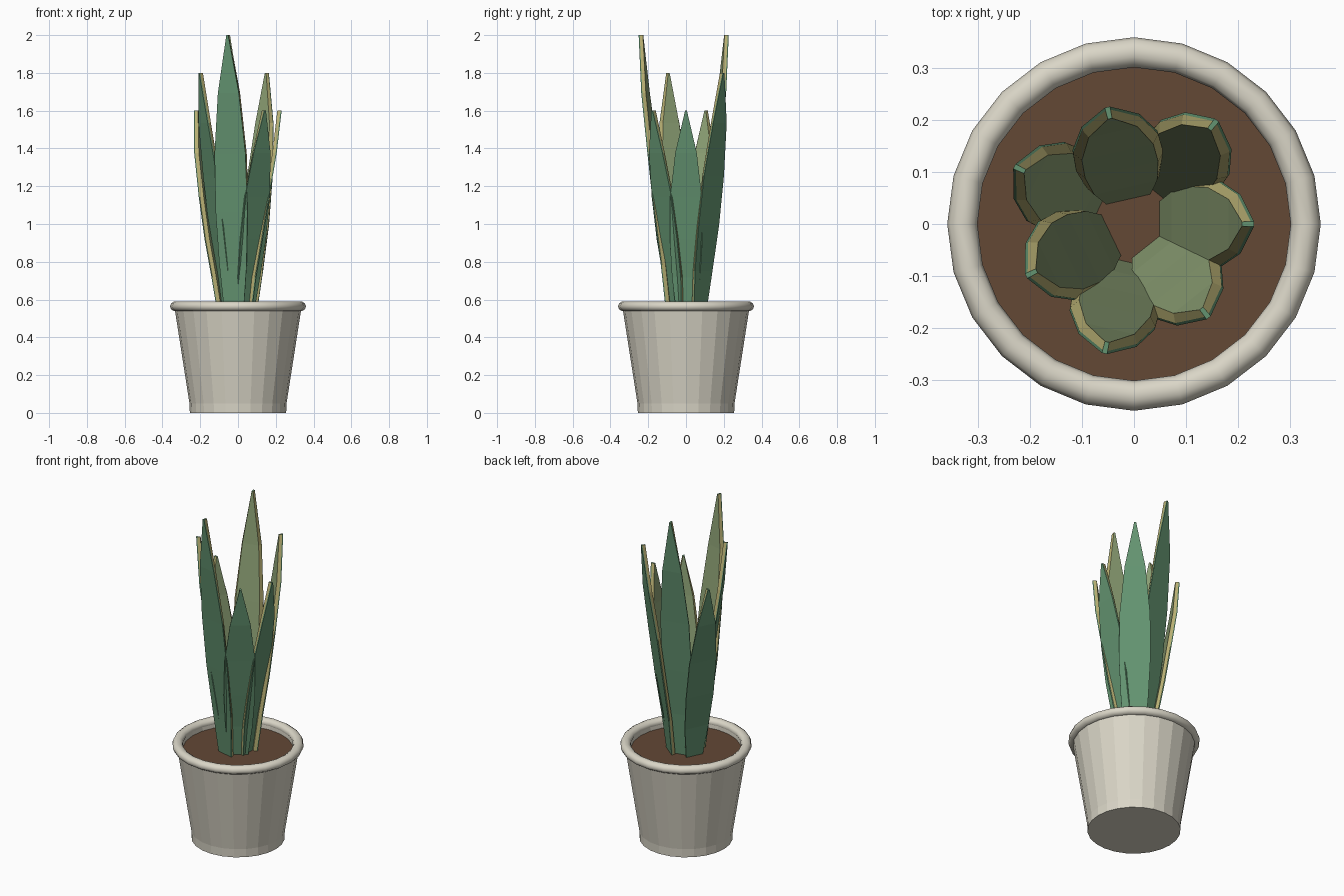
import bpy, bmesh, math
from mathutils import Matrix

if "Cube" in bpy.data.objects:
    bpy.data.objects.remove(bpy.data.objects["Cube"], do_unlink=True)

SIDES = 24
SOIL_Z = 0.535


def material(name, rgb):
    m = bpy.data.materials.new(name)
    m.use_nodes = True
    m.diffuse_color = (*rgb, 1)
    m.node_tree.nodes["Principled BSDF"].inputs["Base Color"].default_value = (*rgb, 1)
    return m


clay = material("pale_clay", (0.70, 0.67, 0.57))
earth = material("brown_earth", (0.125, 0.065, 0.036))
green = material("deep_green", (0.127, 0.296, 0.165))
sage = material("sage_green", (0.27, 0.36, 0.18))
yellow = material("yellow_margin", (0.50, 0.45, 0.18))


def finish(name, bm, mats):
    bmesh.ops.recalc_face_normals(bm, faces=bm.faces)
    mesh = bpy.data.meshes.new(name)
    bm.to_mesh(mesh)
    bm.free()
    for m in mats:
        mesh.materials.append(m)
    obj = bpy.data.objects.new(name, mesh)
    bpy.context.collection.objects.link(obj)
    return obj


def lathe(name, profile, mat):
    """Spin (radius, z) points around the z axis."""
    bm = bmesh.new()
    verts = [bm.verts.new((r, 0, z)) for r, z in profile]
    edges = [bm.edges.new(pair) for pair in zip(verts, verts[1:])]
    bmesh.ops.spin(bm, geom=verts + edges, cent=(0, 0, 0), axis=(0, 0, 1),
                   angle=math.tau, steps=SIDES)
    bmesh.ops.remove_doubles(bm, verts=bm.verts, dist=1e-4)
    return finish(name, bm, [mat])


# Faceted pot: foot band, tapered wall, inner wall and floor under the soil
lathe("pot_body", [(0, 0), (0.255, 0), (0.257, 0.05), (0.335, 0.55),
                   (0.33, 0.575), (0.305, 0.565), (0.30, 0.5), (0, 0.5)], clay)

# Rounded rim
ring = [(0.331 + 0.029 * math.cos(a), 0.564 + 0.026 * math.sin(a))
        for a in (i * math.tau / 10 for i in range(11))]
rim = lathe("pot_rim", ring, clay)
bpy.context.view_layer.objects.active = rim
rim.select_set(True)
bpy.ops.object.shade_smooth_by_angle(angle=math.radians(50))
rim.select_set(False)

# Soil disc
bm = bmesh.new()
bmesh.ops.create_circle(bm, cap_ends=True, radius=0.306, segments=SIDES,
                        matrix=Matrix.Translation((0, 0, SOIL_Z)))
finish("soil", bm, [earth])

# Leaf stations: height fraction, outer radius, half width
STATIONS = [(0, 0.072, 0.052), (0.17, 0.095, 0.074), (0.36, 0.13, 0.086),
            (0.57, 0.165, 0.084), (0.79, 0.205, 0.057), (1, 0.231, 0.005)]


def leaf(index):
    """Flat blade with a green back, yellow bevelled margin and sage inner face."""
    top = (1.6, 1.8, 2.0)[index % 3]
    shift = 0.025 * (index % 2)
    bm = bmesh.new()
    rings = []
    for t, r, w in STATIONS:
        r += shift
        z = SOIL_Z + t * (top - SOIL_Z)
        section = [(r, -w), (r, w), (r - 0.006, w), (r - 0.023, w * 0.84),
                   (r - 0.023, -w * 0.84), (r - 0.006, -w)]
        rings.append([bm.verts.new((x, y, z)) for x, y in section])
    slots = [0, 0, 2, 1, 2, 0]
    for low, high in zip(rings, rings[1:]):
        for k in range(6):
            n = (k + 1) % 6
            bm.faces.new((low[k], low[n], high[n], high[k])).material_index = slots[k]
    bm.faces.new(rings[0])
    bm.faces.new(rings[-1])
    bmesh.ops.rotate(bm, verts=bm.verts, cent=(0, 0, 0),
                     matrix=Matrix.Rotation(index * math.tau / 7, 3, "Z"))
    finish(f"leaf_{index + 1}", bm, [green, sage, yellow])


for i in range(7):
    leaf(i)
